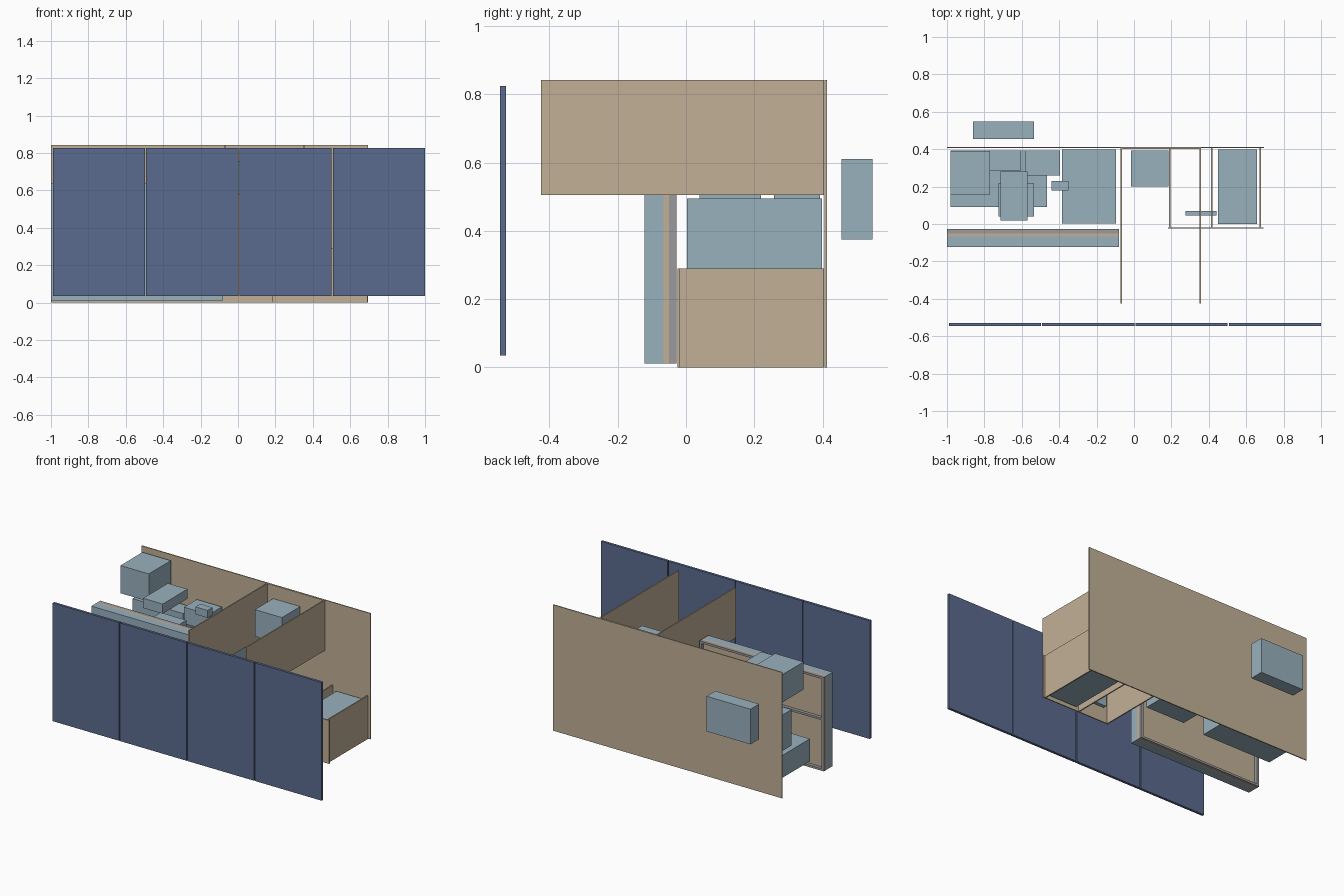
import bpy
import bmesh

cube = bpy.data.objects.get("Cube")
if cube:
    bpy.data.objects.remove(cube, do_unlink=True)


def material(name, rgb):
    linear = [((c / 255 + 0.055) / 1.055) ** 2.4 for c in rgb]
    mat = bpy.data.materials.new(name)
    mat.use_nodes = True
    mat.diffuse_color = (*linear, 1)
    mat.node_tree.nodes["Principled BSDF"].inputs["Base Color"].default_value = (*linear, 1)
    return mat


tan = material("tan board", (194, 176, 150))
navy = material("navy door", (91, 107, 142))
pale = material("pale blue", (153, 177, 190))
grey = material("grey metal", (155, 155, 158))


def box(name, mat, x, y, z):
    """Axis-aligned box from (low, high) ranges."""
    bm = bmesh.new()
    bmesh.ops.create_cube(bm, size=1)
    for v in bm.verts:
        v.co = [r[0] if c < 0 else r[1] for c, r in zip(v.co, (x, y, z))]
    mesh = bpy.data.meshes.new(name)
    bm.to_mesh(mesh)
    bm.free()
    mesh.materials.append(mat)
    obj = bpy.data.objects.new(name, mesh)
    bpy.context.collection.objects.link(obj)
    return obj


def split(low, high, count):
    """Equal consecutive ranges between two limits."""
    step = (high - low) / count
    return [(low + i * step, low + (i + 1) * step) for i in range(count)]


# Four front doors with narrow gaps
for i, (a, b) in enumerate(split(-0.993, 1.003, 4)):
    box(f"door_{i + 1}", navy, (a + 0.003, b - 0.003), (-0.545, -0.528), (0.035, 0.825))

# Back boards and upper dividers
box("back_board", tan, (-1, 0.695), (0.406, 0.413), (0, 0.842))
box("inner_back_board", tan, (-0.067, 0.355), (0.4, 0.405), (0.505, 0.842))
for i, x in enumerate((-0.067, 0.355)):
    box(f"upper_divider_{i + 1}", tan, (x - 0.004, x + 0.004), (-0.425, 0.405), (0.505, 0.842))

# Lower open unit
box("lower_front_board", tan, (0.183, 0.692), (-0.025, -0.018), (0, 0.29))
for i, x in enumerate((0.19, 0.415, 0.675)):
    box(f"lower_divider_{i + 1}", tan, (x - 0.004, x + 0.004), (-0.018, 0.405), (0, 0.29))

# Layered front wall with a frame on its rear
wall = (-1, -0.08)
height = (0.012, 0.64)
box("wall_cladding", pale, wall, (-0.122, -0.066), height)
box("wall_board", tan, wall, (-0.066, -0.05), height)
frame_y = (-0.05, -0.028)
for name, a in (("left", -0.096), ("right", -1)):
    box(f"frame_post_{name}", grey, (a, a + 0.016), frame_y, height)
for name, z in (("bottom", 0.012), ("middle", 0.35), ("top", 0.626)):
    box(f"frame_rail_{name}", grey, (-0.984, -0.096), frame_y, (z, z + 0.014))

# Single equipment boxes
box("rear_unit", pale, (-0.86, -0.535), (0.455, 0.547), (0.375, 0.61))
box("main_cabinet", pale, (-0.385, -0.095), (0.003, 0.398), (0.21, 0.495))
box("upper_case", pale, (-0.015, 0.185), (0.2, 0.393), (0.578, 0.757))
box("lower_tank", pale, (0.45, 0.658), (0, 0.398), (0.012, 0.26))
box("thin_module", pale, (0.275, 0.44), (0.045, 0.07), (0.05, 0.17))
box("flat_case", pale, (-0.715, -0.57), (0.018, 0.28), (0.65, 0.715))
box("inner_case", pale, (-0.725, -0.535), (0.04, 0.22), (0.4, 0.54))
box("small_module", pale, (-0.44, -0.35), (0.178, 0.23), (0.62, 0.67))
box("rear_case", pale, (-0.58, -0.395), (0.258, 0.393), (0.49, 0.6))
box("long_case", pale, (-0.98, -0.605), (0.285, 0.393), (0.3, 0.54))

# Stacks of slabs
for i, z in enumerate(split(0.12, 0.27, 4)):
    box(f"stacked_tray_{i + 1}", pale, (-0.98, -0.465), (0.09, 0.393), z)
for i, y in enumerate(split(0.157, 0.39, 3)):
    box(f"upright_slab_{i + 1}", pale, (-0.98, -0.77), y, (0.625, 0.81))
